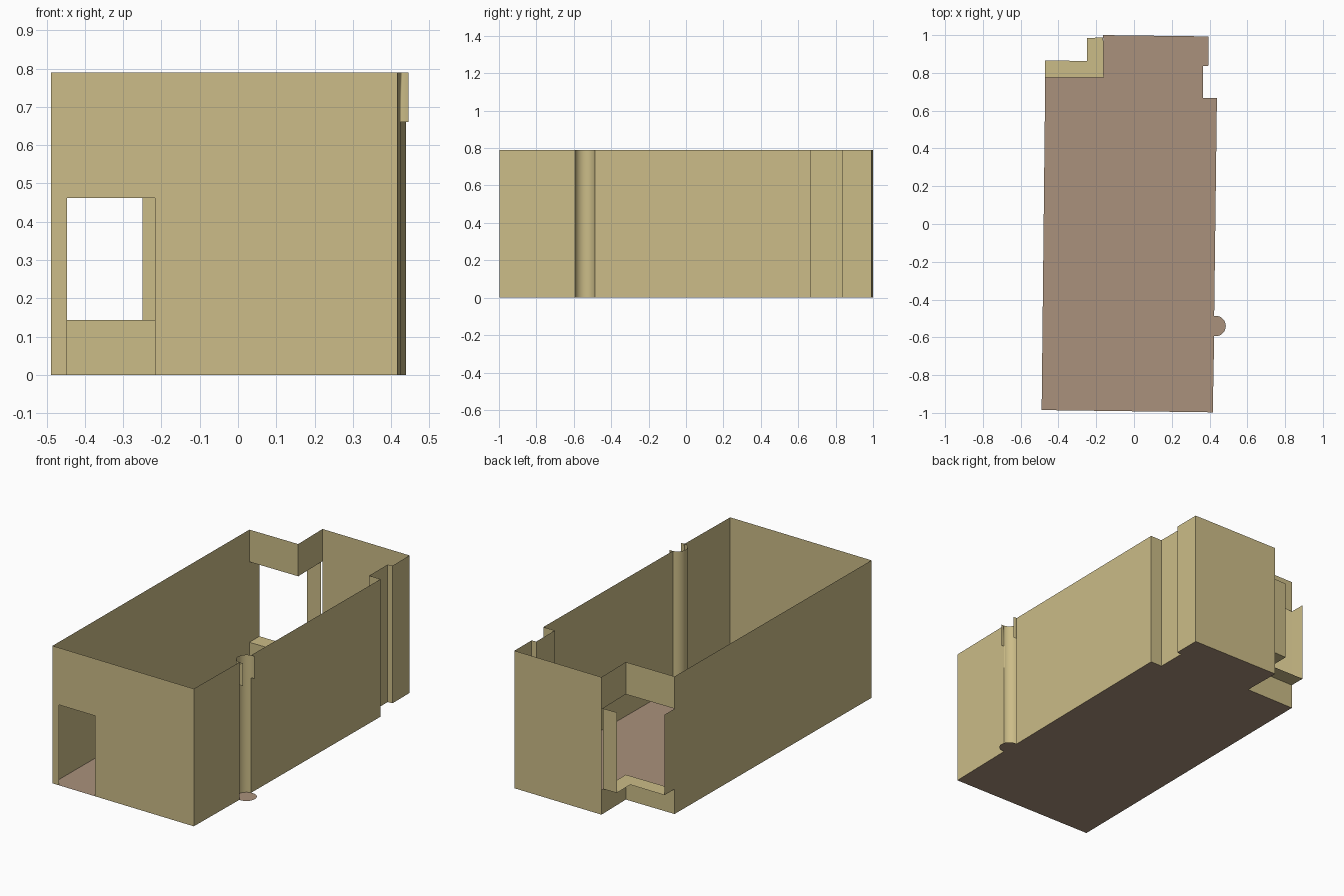
import bpy, bmesh, math

if "Cube" in bpy.data.objects:
    bpy.data.objects.remove(bpy.data.objects["Cube"])

H = 0.79                      # wall height
SILL, HEAD = 0.143, 0.605     # corner window heights
DOOR = 0.462                  # doorway height


def material(name, rgb):
    m = bpy.data.materials.new(name)
    m.diffuse_color = (*rgb, 1)
    m.use_nodes = True
    m.node_tree.nodes["Principled BSDF"].inputs["Base Color"].default_value = m.diffuse_color
    return m


TAN = material("tan_wall", (0.60, 0.505, 0.245))
BROWN = material("brown_floor", (0.40, 0.285, 0.20))


def finish(name, bm, mat):
    bmesh.ops.remove_doubles(bm, verts=bm.verts, dist=1e-5)
    me = bpy.data.meshes.new(name)
    bm.to_mesh(me)
    bm.free()
    me.materials.append(mat)
    ob = bpy.data.objects.new(name, me)
    bpy.context.collection.objects.link(ob)
    return ob


def walls(name, runs):
    """Thin upright sheets; each run is (plan points, bottom, top)."""
    bm = bmesh.new()
    for pts, z0, z1 in runs:
        for (ax, ay), (bx, by) in zip(pts, pts[1:]):
            bm.faces.new([bm.verts.new(c) for c in (
                (ax, ay, z0), (bx, by, z0), (bx, by, z1), (ax, ay, z1))])
    return finish(name, bm, TAN)


def plate(name, pts, z, mat):
    bm = bmesh.new()
    bm.faces.new([bm.verts.new((x, y, z)) for x, y in pts])
    return finish(name, bm, mat)


def arc(a0, a1, n, cx=0.432, cy=-0.54, r=0.054):
    angles = [math.radians(a0 + (a1 - a0) * i / n) for i in range(n + 1)]
    return [(cx + r * math.cos(a), cy + r * math.sin(a)) for a in angles]


# plan corners
FL, FR = (-0.489, -0.985), (0.417, -0.997)
BR, BM = (0.395, 0.993), (-0.163, 1.0)
NOTCH, BL = (-0.16, 0.775), (-0.47, 0.775)
recess = [(0.439, 0.668), (0.366, 0.668), (0.366, 0.836), (0.395, 0.838), BR]


def on_front(x):
    t = (x - FL[0]) / (FR[0] - FL[0])
    return (x, FL[1] + t * (FR[1] - FL[1]))


# floor, with the column's half disc bulging outward
plate("floor", [FL, FR] + arc(-98, 98, 24) + recess + [BM, NOTCH, BL], 0, BROWN)

# front wall with doorway
d0, d1 = on_front(-0.447), on_front(-0.217)
walls("front_wall", [([FL, d0], 0, H), ([d0, d1], DOOR, H), ([d1, FR], 0, H)])

# side and back walls
walls("left_wall", [([BL, FL], 0, H)])
inner = arc(-98, -262, 20)
walls("right_wall", [([FR, inner[0]], 0, H), ([inner[-1]] + recess, 0, H)])
walls("back_wall", [([BR, BM], 0, H)])

# round column: inner half full height, short outer returns at the top
col = walls("round_column", [(inner, 0, H),
                             (arc(-98, -76, 4), 0.66, H),
                             (arc(98, 76, 4), 0.66, H)])
for p in col.data.polygons:
    p.use_smooth = True

# corner window: walls below and above the opening
corner = [BM, NOTCH, BL]
walls("window_apron", [(corner, 0, SILL)])
walls("window_header", [(corner, HEAD, H)])

# deep sill and the two side jambs
outer = [(-0.163, 0.987), (-0.25, 0.985), (-0.25, 0.863), (-0.47, 0.866)]
plate("window_sill", outer + [BL, NOTCH], SILL, TAN)
walls("window_jambs", [(outer[:2], SILL, HEAD), ([outer[3], BL], SILL, HEAD)])
